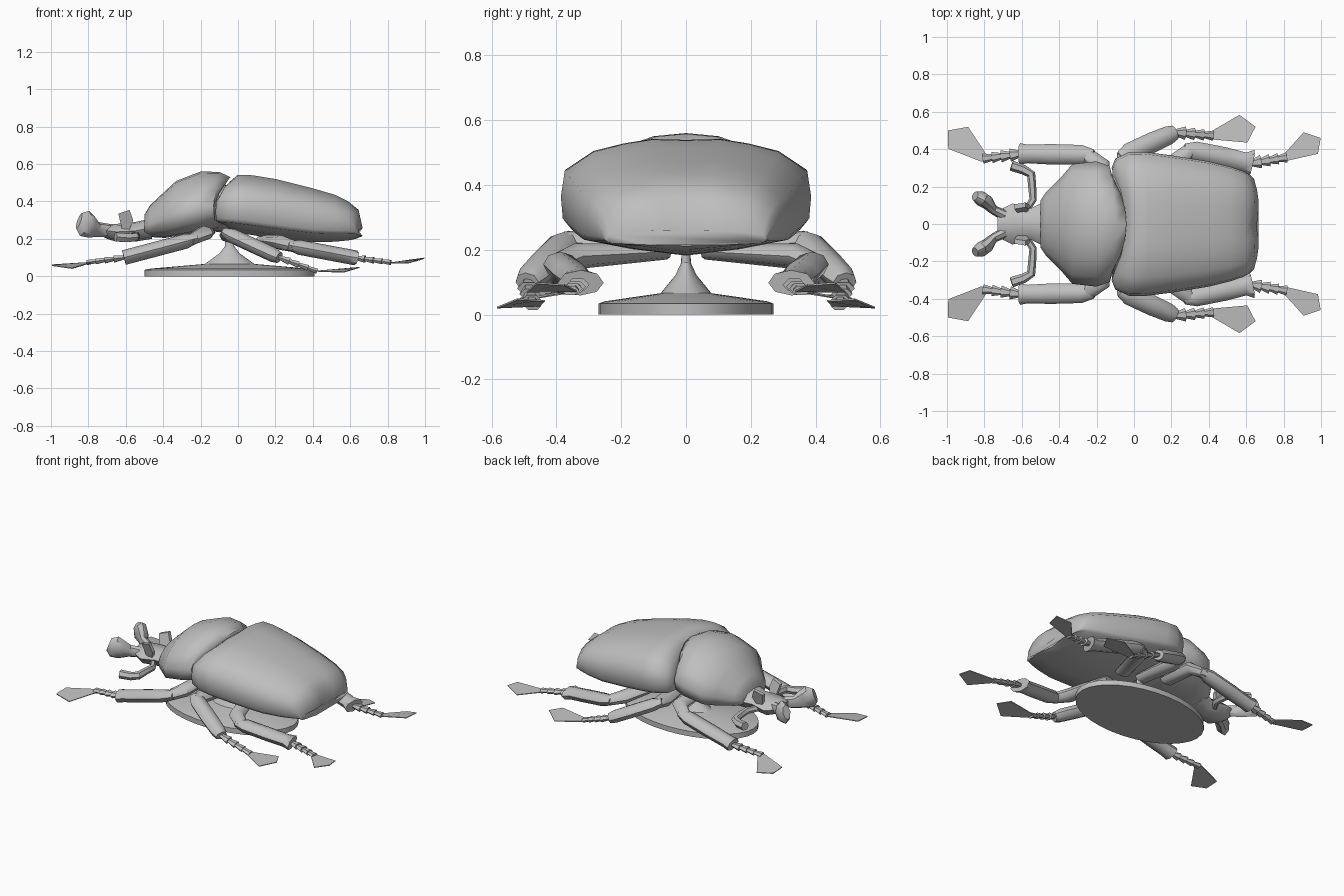
import bpy, bmesh, math
from mathutils import Vector

if "Cube" in bpy.data.objects:
    bpy.data.objects.remove(bpy.data.objects["Cube"])

grey = bpy.data.materials.new("plain_grey")
grey.diffuse_color = (0.52, 0.52, 0.52, 1)
grey.use_nodes = True
grey.node_tree.nodes["Principled BSDF"].inputs["Base Color"].default_value = grey.diffuse_color


def finish(name, bm, mirror=False, angle=40):
    """Turn a bmesh into a smooth-by-angle object, optionally mirrored across the body."""
    bmesh.ops.recalc_face_normals(bm, faces=bm.faces)
    me = bpy.data.meshes.new(name)
    bm.to_mesh(me)
    bm.free()
    me.shade_smooth()
    me.set_sharp_from_angle(angle=math.radians(angle))
    me.materials.append(grey)
    ob = bpy.data.objects.new(name, me)
    bpy.context.collection.objects.link(ob)
    if mirror:
        m = ob.modifiers.new("mirror", 'MIRROR')
        m.use_axis = (False, True, False)
        m.use_mirror_merge = False


def skin(bm, rings):
    """Bridge equal-length closed rings and cap both ends."""
    vs = [[bm.verts.new(p) for p in r] for r in rings]
    n = len(vs[0])
    for a, b in zip(vs, vs[1:]):
        for i in range(n):
            j = (i + 1) % n
            bm.faces.new((a[i], a[j], b[j], b[i]))
    for end in (vs[0], vs[-1]):
        bm.faces.new(end)


def shell(name, half, stations, bow=lambda x, u: 0):
    """Body part: half cross-section (u, v) placed at stations (x, width, top, bottom)."""
    full = half + [(-u, v) for u, v in half[-2:0:-1]]
    bm = bmesh.new()
    skin(bm, [[(x + bow(x, abs(u)), u * w, zb + v * (zt - zb)) for u, v in full]
              for x, w, zt, zb in stations])
    finish(name, bm, angle=60)


def tube(bm, pts, radii, n=8):
    """Limb through points with (half width, half height) at each."""
    pts = [Vector(p) for p in pts]
    rings = []
    for i, (rw, rh) in enumerate(radii):
        d = (pts[min(i + 1, len(pts) - 1)] - pts[max(i - 1, 0)]).normalized()
        side = d.cross(Vector((0, 0, 1))).normalized()
        up = side.cross(d)
        rings.append([pts[i] + side * rw * math.cos(t) + up * rh * math.sin(t)
                      for t in (2 * math.pi * k / n for k in range(n))])
    skin(bm, rings)


def plate(bm, outline, offset):
    """Thin polygon with a small thickness."""
    off = Vector(offset)
    skin(bm, [outline, [Vector(p) + off for p in outline]])


def leg(name, belly, hip, knee, ankle, flare, foot, tip):
    """Thigh, shin, four flared foot joints and a claw fan."""
    belly, hip, knee, ankle, foot, tip = map(Vector, (belly, hip, knee, ankle, foot, tip))
    bm = bmesh.new()
    tube(bm, [belly, hip, hip.lerp(knee, 1.15)], [(0.05, 0.025), (0.05, 0.04), (0.038, 0.03)])
    shin = ((-0.1, 0.55), (0.08, 1), (0.55, 1.05), (0.88, 0.95), (1, flare))
    tube(bm, [knee.lerp(ankle, t) for t, _ in shin],
         [(0.052 * s, 0.042 * min(s, 0.95)) for _, s in shin])
    finish(name, bm, True, 45)

    bm = bmesh.new()
    start = ankle.lerp(foot, -0.02)
    for k in range(4):
        tube(bm, [start.lerp(foot, k / 4), start.lerp(foot, (k + 1.15) / 4)],
             [(0.016, 0.011), (0.036 - 0.003 * k, 0.022 - 0.002 * k)], 6)
    finish(name + "_feet", bm, True, 30)

    t = tip - foot
    s = Vector((-t.y, t.x, 0)) * math.copysign(1, t.x)
    drop = Vector((0, 0, 0.02))
    bm = bmesh.new()
    plate(bm, [foot + s * 0.09, foot + t * 0.7 + s * 0.33 - drop, tip,
               foot + t * 0.75 - s * 0.31, foot - s * 0.09], (0, 0, -0.005))
    finish(name + "_claws", bm, True, 30)


# display stand: oval disc with a concave stem
bm = bmesh.new()
skin(bm, [[(-0.045 + 0.455 * r * math.cos(t), 0.27 * r * math.sin(t), z)
           for t in (2 * math.pi * k / 32 for k in range(32))]
          for r, z in ((1, 0), (1, 0.034), (0.93, 0.041), (0.29, 0.066),
                       (0.12, 0.122), (0.055, 0.16), (0.05, 0.25))])
finish("stand", bm, angle=30)


def case_bow(x, u):
    """Front edge wraps round the thorax; rear edge has a shallow centre notch."""
    if x < 0.1:
        return (-0.065 if x < 0 else -0.025) * u * u
    return (0.02 * math.sin(min(u * 2, 1) * math.pi / 2) - 0.03 * u ** 3) if x > 0.6 else 0


# wing cases with belly
shell("wing_cases",
      [(0, 0.99), (0.27, 1.0), (0.5, 0.955), (0.74, 0.88), (0.97, 0.69), (1, 0.45),
       (0.985, 0.24), (0.94, 0.17), (0.5, 0.07), (0, 0)],
      [(-0.055, 0.30, 0.46, 0.26), (-0.035, 0.35, 0.51, 0.245), (0.0, 0.385, 0.542, 0.232),
       (0.08, 0.386, 0.54, 0.22), (0.2, 0.367, 0.52, 0.20), (0.4, 0.335, 0.47, 0.182),
       (0.52, 0.305, 0.435, 0.185), (0.59, 0.28, 0.40, 0.192), (0.63, 0.262, 0.355, 0.20),
       (0.65, 0.245, 0.26, 0.212)], case_bow)

# thorax shield, rear edge rounded over the wing cases
shell("thorax_shield",
      [(0, 1), (0.3, 0.97), (0.6, 0.86), (0.85, 0.67), (1, 0.42), (0.92, 0.17),
       (0.5, 0.03), (0, 0)],
      [(-0.50, 0.125, 0.33, 0.225), (-0.47, 0.17, 0.38, 0.21), (-0.39, 0.25, 0.455, 0.205),
       (-0.33, 0.32, 0.51, 0.215), (-0.2, 0.335, 0.56, 0.235), (-0.10, 0.31, 0.558, 0.25),
       (-0.04, 0.275, 0.53, 0.25)],
      lambda x, u: (-0.09 if x > -0.05 else -0.03 if x > -0.15 else 0) * u * u)

# waist joining the two shells
bm = bmesh.new()
bmesh.ops.create_uvsphere(bm, u_segments=16, v_segments=8, radius=1)
for v in bm.verts:
    v.co = (v.co.x * 0.15 - 0.1, v.co.y * 0.27, v.co.z * 0.13 + 0.365)
finish("waist", bm)

# head
shell("head", [(0, 1), (0.6, 0.92), (1, 0.55), (0.7, 0.1), (0, 0)],
      [(-0.46, 0.13, 0.31, 0.20), (-0.55, 0.085, 0.29, 0.185), (-0.65, 0.11, 0.28, 0.185),
       (-0.70, 0.085, 0.28, 0.20), (-0.73, 0.07, 0.27, 0.215)])

# paddle-tipped jaws
bm = bmesh.new()
tube(bm, [(-0.69, 0.045, 0.245), (-0.75, 0.075, 0.25), (-0.785, 0.115, 0.265),
          (-0.82, 0.137, 0.283), (-0.85, 0.15, 0.295)],
     [(0.03, 0.035), (0.025, 0.04), (0.037, 0.062), (0.04, 0.073), (0.026, 0.045)])
finish("jaws", bm, True)

# small upright horns on the head
bm = bmesh.new()
plate(bm, [(-0.64, 0.105, 0.335), (-0.58, 0.115, 0.355), (-0.56, 0.105, 0.30),
           (-0.58, 0.08, 0.25), (-0.62, 0.08, 0.25)], (0, -0.025, 0))
finish("head_horns", bm, True, 30)

# curled antennae, thickening towards the tip
bm = bmesh.new()
tube(bm, [(-0.58, 0.07, 0.22), (-0.54, 0.13, 0.215), (-0.545, 0.21, 0.215),
          (-0.55, 0.265, 0.21), (-0.59, 0.29, 0.205), (-0.655, 0.312, 0.21)],
     [(0.018 + 0.002 * k, 0.02 + 0.0015 * k) for k in range(6)], 6)
finish("antennae", bm, True)

# three pairs of legs
leg("front_legs", (-0.17, 0.1, 0.235), (-0.18, 0.32, 0.23), (-0.25, 0.37, 0.195),
    (-0.61, 0.375, 0.1), 1.1, (-0.80, 0.35, 0.075), (-0.995, 0.5, 0.06))
leg("middle_legs", (0.0, 0.06, 0.205), (-0.05, 0.31, 0.22), (-0.05, 0.37, 0.225),
    (0.22, 0.49, 0.1), 0.75, (0.415, 0.473, 0.03), (0.65, 0.52, 0.05))
leg("hind_legs", (0.14, 0.06, 0.195), (0.23, 0.34, 0.18), (0.30, 0.395, 0.16),
    (0.63, 0.325, 0.098), 1.4, (0.81, 0.355, 0.075), (0.998, 0.46, 0.1))
